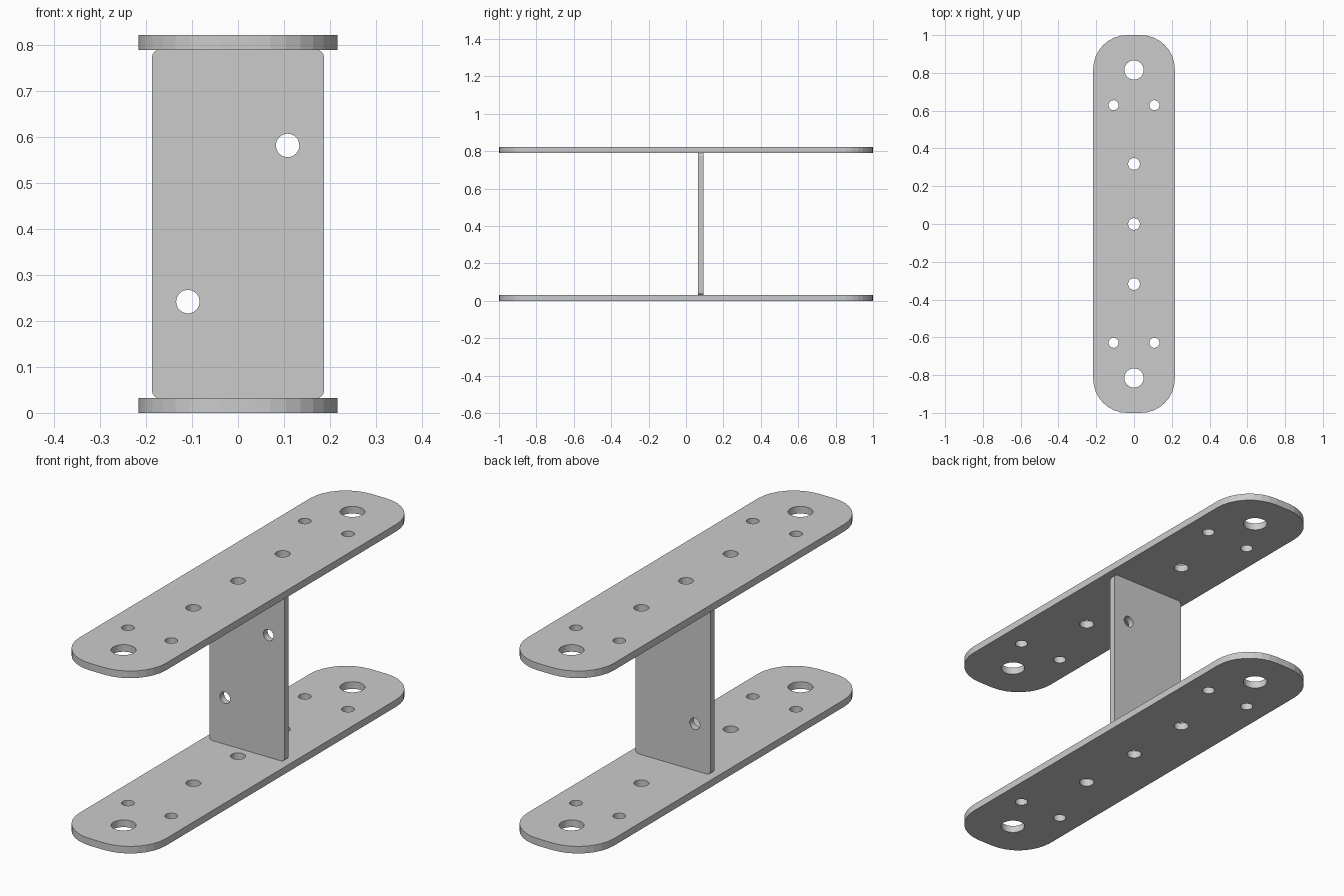
import bpy, bmesh
from math import sin, cos, pi, radians

if "Cube" in bpy.data.objects:
    bpy.data.objects.remove(bpy.data.objects["Cube"])


def circle(cx, cy, r, n=32):
    return [(cx + r * cos(2 * pi * i / n), cy + r * sin(2 * pi * i / n)) for i in range(n)]


def rounded_rect(hx, hy, r, seg):
    pts = []
    for k, (sx, sy) in enumerate([(1, 1), (-1, 1), (-1, -1), (1, -1)]):
        for i in range(seg + 1):
            a = pi / 2 * (k + i / seg)
            pts.append((sx * (hx - r) + r * cos(a), sy * (hy - r) + r * sin(a)))
    return pts


def plate(name, outline, holes, thickness, location, rotation=(0, 0, 0)):
    # Filled 2D profile with real holes, extruded both ways from its centre
    curve = bpy.data.curves.new(name + "_profile", 'CURVE')
    curve.dimensions = '2D'
    curve.fill_mode = 'BOTH'
    curve.extrude = thickness / 2
    for loop in [outline] + [circle(*h) for h in holes]:
        s = curve.splines.new('POLY')
        s.points.add(len(loop) - 1)
        for p, (x, y) in zip(s.points, loop):
            p.co = (x, y, 0, 1)
        s.use_cyclic_u = True
        s.use_smooth = False
    helper = bpy.data.objects.new(name + "_helper", curve)
    bpy.context.collection.objects.link(helper)
    deps = bpy.context.evaluated_depsgraph_get()
    mesh = bpy.data.meshes.new_from_object(helper.evaluated_get(deps))
    bpy.data.objects.remove(helper)
    # Weld caps to walls
    bm = bmesh.new()
    bm.from_mesh(mesh)
    bmesh.ops.remove_doubles(bm, verts=bm.verts, dist=1e-5)
    bmesh.ops.recalc_face_normals(bm, faces=bm.faces)
    for f in bm.faces:
        f.smooth = False
    bm.to_mesh(mesh)
    bm.free()
    mesh.name = name
    obj = bpy.data.objects.new(name, mesh)
    obj.location = location
    obj.rotation_euler = rotation
    bpy.context.collection.objects.link(obj)
    return obj


T = 0.032      # plate thickness
H = 0.822      # overall height

# Horizontal plates with mirrored hole pattern
holes = [(0, 0, 0.031)]
for s in (-1, 1):
    holes += [(0, s * 0.815, 0.051), (0, s * 0.318, 0.031)]
    holes += [(x, s * 0.629, 0.0265) for x in (-0.108, 0.108)]
outline = rounded_rect(0.216, 1.0, 0.18, 8)
plate("bottom_plate", outline, holes, T, (0, 0, T / 2))
plate("top_plate", outline, holes, T, (0, 0, H - T / 2))

# Upright web between the plates, with two diagonal holes
web_h = H - 2 * T
plate("upright_web", rounded_rect(0.187, web_h / 2, 0.016, 4),
      [(0.108, 0.171, 0.0255), (-0.109, -0.169, 0.0255)],
      0.03, (0, 0.078, H / 2), (radians(90), 0, 0))
